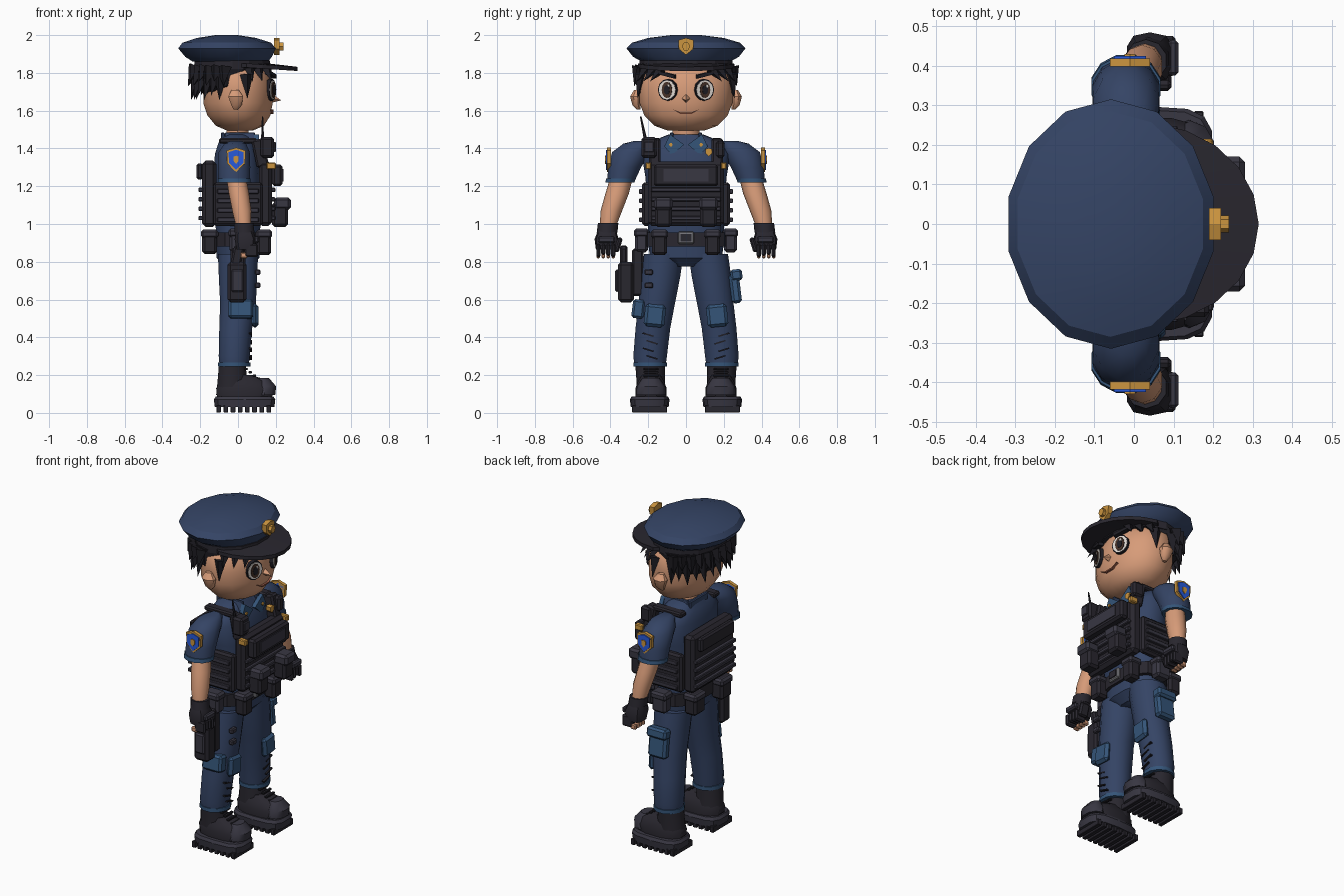
import bpy, bmesh, math
from math import sin, cos, pi, radians
from mathutils import Vector, Euler

COL = dict(navy=(.035, .058, .13), black=(.022, .02, .028), grey=(.04, .038, .055), skin=(.68, .33, .19),
           blue=(.035, .09, .19), gold=(.6, .3, .05), hair=(.014, .013, .018), white=(.75, .7, .65),
           iris=(.06, .03, .02), royal=(.02, .1, .7), steel=(.2, .2, .22), lip=(.3, .1, .06))
MAT = {}
for k, c in COL.items():
    MAT[k] = bpy.data.materials.new(k)
    MAT[k].diffuse_color = (*c, 1)


def make(name, verts, faces, mat, smooth=0, bevel=0):
    me = bpy.data.meshes.new(name)
    me.from_pydata([tuple(v) for v in verts], [], faces)
    bm = bmesh.new()
    bm.from_mesh(me)
    bmesh.ops.recalc_face_normals(bm, faces=bm.faces)
    bm.to_mesh(me)
    bm.free()
    ob = bpy.data.objects.new(name, me)
    bpy.context.collection.objects.link(ob)
    me.materials.append(MAT[mat])
    if bevel:
        m = ob.modifiers.new("bevel", 'BEVEL')
        m.width, m.segments = bevel, 1
    if smooth:
        bpy.ops.object.select_all(action='DESELECT')
        ob.select_set(True)
        bpy.context.view_layer.objects.active = ob
        bpy.ops.object.shade_smooth_by_angle(angle=radians(smooth))
    return ob


def loft(name, rings, mat, n=12, smooth=40, power=1.0):
    """Stacked (x, y, z, rx, ry) rings; power < 1 squares the section."""
    def sp(v): return math.copysign(abs(v) ** power, v)
    V = [(x + rx * sp(cos(2 * pi * (i + .5) / n)), y + ry * sp(sin(2 * pi * (i + .5) / n)), z)
         for x, y, z, rx, ry in rings for i in range(n)]
    F = [(r * n + i, r * n + (i + 1) % n, (r + 1) * n + (i + 1) % n, (r + 1) * n + i)
         for r in range(len(rings) - 1) for i in range(n)]
    F += [tuple(range(n)), tuple(range(len(V) - n, len(V)))]
    return make(name, V, F, mat, smooth)


def prism(name, pts, x, depth, mat, loc=(0, 0, 0), rz=0, bevel=0, rx=0):
    """Profile in (y, z) extruded along x, then turned and placed."""
    n, R = len(pts), Euler((rx, 0, rz)).to_matrix()
    V = [R @ Vector((x + d, p[0], p[1])) + Vector(loc) for d in (0, depth) for p in pts]
    F = [tuple(range(n)), tuple(range(n, 2 * n))] + [(i, (i + 1) % n, n + (i + 1) % n, n + i) for i in range(n)]
    return make(name, V, F, mat, bevel=bevel)


def box(name, x, y, z, mat, bevel=.01, rot=(0, 0, 0)):
    c = Vector(((x[0] + x[1]) / 2, (y[0] + y[1]) / 2, (z[0] + z[1]) / 2))
    R = Euler(rot).to_matrix()
    V = [c + R @ (Vector((a, b, d)) - c) for a in x for b in y for d in z]
    F = [(0, 1, 3, 2), (4, 5, 7, 6), (0, 1, 5, 4), (2, 3, 7, 6), (0, 2, 6, 4), (1, 3, 7, 5)]
    return make(name, V, F, mat, bevel=bevel)


def spike(name, base, tip, w, mat):
    b, t = Vector(base), Vector(tip)
    d = (t - b).normalized()
    u = d.cross(Vector((0, 0, 1)) if abs(d.z) < .9 else Vector((-b.y, b.x, 0)).normalized()).normalized()
    v = d.cross(u)
    V = [b + u * w, b + v * w, b - u * w, b - v * w, t]
    make(name, V, [(0, 1, 2, 3), (0, 1, 4), (1, 2, 4), (2, 3, 4), (3, 0, 4)], mat)


def span(s, a, b):
    return tuple(sorted((s * a, s * b)))


def disc(ry, rz, n=12):
    return [(ry * cos(2 * pi * i / n), rz * sin(2 * pi * i / n)) for i in range(n)]


def shield(w, h):
    return [(-w, h * .75), (0, h), (w, h * .75), (w * .95, -h * .3), (0, -h), (-w * .95, -h * .3)]


# cap: soft crown, band, visor, badge
loft("cap_crown", [(-.04, 0, 1.86, .205, .235), (-.05, 0, 1.885, .235, .28), (-.058, 0, 1.93, .265, .315),
                   (-.06, 0, 1.96, .24, .285), (-.06, 0, 1.985, .16, .2), (-.06, 0, 2.0, .06, .08)], "navy", 14, 25)
loft("cap_band", [(-.03, 0, 1.82, .205, .245), (-.03, 0, 1.865, .205, .245)], "black", 14, 20)
A = [radians(-85 + 17 * i) for i in range(11)]
V = []
for dz in (0, .022):
    V += [(-.02 + .18 * cos(a), .215 * sin(a), 1.828 + dz) for a in A]
    V += [(.02 + .295 * cos(a), .255 * sin(a), 1.83 - .02 * cos(a) + dz) for a in A]
F = []
for i in range(10):
    F += [(i, i + 1, 12 + i, 11 + i), (22 + i, 23 + i, 34 + i, 33 + i),
          (i, i + 1, 23 + i, 22 + i), (11 + i, 12 + i, 34 + i, 33 + i)]
F += [(0, 11, 33, 22), (10, 21, 43, 32)]
make("cap_visor", V, F, "black")
prism("cap_badge", shield(.04, .045), .19, .03, "gold", (0, 0, 1.94))
prism("cap_badge_center", disc(.022, .024, 6), .22, .02, "gold", (0, 0, 1.94))

# head and neck
loft("head", [(.01, 0, 1.495, .07, .1), (.01, 0, 1.52, .13, .17), (.005, 0, 1.575, .17, .225),
              (0, 0, 1.64, .187, .25), (0, 0, 1.72, .188, .253), (-.01, 0, 1.79, .18, .245),
              (-.02, 0, 1.84, .16, .2)], "skin", 16, 50)
loft("neck", [(-.01, 0, 1.42, .065, .075), (0, 0, 1.51, .06, .07)], "skin", 10)
spike("nose", (.175, 0, 1.665), (.228, 0, 1.655), .026, "skin")
prism("mouth", [(-.07, .012), (-.03, -.004), (.03, -.004), (.07, .012), (.03, -.012), (-.03, -.012)],
      .165, .022, "lip", (0, 0, 1.595))
for s in (-1, 1):
    rz = s * .35
    at = (0, 0, 1.71)
    for nm, sz, d, m in (("eye_outline", (.053, .058), .022, "hair"), ("eye_white", (.047, .051), .025, "white"),
                         ("iris", (.029, .043), .029, "iris"), ("pupil", (.016, .025), .032, "hair")):
        prism(nm, disc(*sz), .165, d, m, (.008, s * .035, 1.71), rz)
    prism("eye_glint", disc(.008, .01, 6), .165, .035, "white", (.008, s * .035 + .01, 1.73), rz)
    prism("eyebrow", [(s * -.045, -.012), (s * .05, .012), (s * .045, .028), (s * -.045, .008)],
          .163, .03, "hair", (.008, s * .04, 1.782), rz)
    loft("ear", [(-.012, s * .25, 1.605, .012, .01), (-.008, s * .262, 1.63, .03, .024),
                 (-.012, s * .266, 1.675, .043, .032), (-.015, s * .262, 1.71, .02, .014)], "skin", 8)
    spike("sideburn", (.045, s * .235, 1.79), (.05, s * .256, 1.665), .036, "hair")
    for i in range(3):
        spike("fringe", (.15 - .045 * i, s * (.13 + .04 * i), 1.825), (.178 - .05 * i, s * (.19 + .035 * i), 1.755), .03, "hair")

# hair: shell with two rows of locks
loft("hair_shell", [(-.06, 0, 1.68, .12, .18), (-.06, 0, 1.73, .165, .24), (-.05, 0, 1.835, .175, .25)], "hair", 14, 20)
for row, (zb, zt, r) in enumerate(((1.8, 1.655, 1.0), (1.83, 1.73, 1.08))):
    for i in range(13):
        a = radians(95 + 170 * (i + .5 * row) / 12.5)
        c, q = cos(a), sin(a)
        spike("hair_lock", (-.06 + .15 * c * r, .23 * q * r, zb),
              (-.06 + .19 * c * r, .255 * q * r, zt + .025 * (i % 2)), .042, "hair")

# shirt, hips, collar
loft("shirt", [(0, 0, .9, .115, .2), (0, 0, 1.05, .125, .2), (0, 0, 1.25, .13, .215), (-.005, 0, 1.37, .12, .235),
               (-.01, 0, 1.43, .095, .2), (-.01, 0, 1.475, .07, .09)], "navy", 14, 40, .8)
loft("hips", [(0, 0, .775, .07, .09), (0, 0, .82, .115, .19), (0, 0, .93, .12, .205)], "navy", 14, 40, .85)
for s in (-1, 1):
    prism("collar", [(s * .01, 1.42), (s * .085, 1.475), (s * .115, 1.41), (s * .075, 1.365)], .085, .025, "blue")
    box("collar_side", (-.07, .09), span(s, .07, .09), (1.42, 1.485), "navy", .005, (s * .25, 0, 0))
    prism("collar_pin", disc(.01, .01, 6), .105, .012, "gold", (0, s * .08, 1.42))
box("collar_back", (-.09, -.07), (-.085, .085), (1.42, 1.485), "navy", .005)

# vest: plates, straps, side wings
box("vest_front", (.11, .18), (-.2, .2), (.99, 1.33), "black", .018)
box("vest_back", (-.19, -.115), (-.2, .2), (.985, 1.335), "black", .018)
box("front_panel", (.18, .235), (-.17, .17), (1.2, 1.315), "black", .012)
box("panel_face", (.235, .24), (-.12, .12), (1.225, 1.29), "grey", 0)
box("back_panel", (-.22, -.185), (-.16, .16), (1.235, 1.32), "black", .01)
for i in range(4):
    z = 1.02 + .05 * i
    box("front_strap", (.175, .198), (-.185, .185), (z, z + .022), "grey", .004)
    box("back_strap", (-.21, -.185), (-.19, .19), (z, z + .022), "grey", .004)
for s in (-1, 1):
    box("side_wing", (-.13, .13), span(s, .19, .232), (.99, 1.22), "black", .012)
    for i in range(4):
        box("side_strap", (-.11, .11), span(s, .23, .248), (1.01 + .05 * i, 1.035 + .05 * i), "grey", .003)
    box("shoulder_strap_front", (.085, .15), span(s, .135, .195), (1.3, 1.45), "black", .01, (0, -.2, 0))
    box("shoulder_strap_top", (-.1, .1), span(s, .135, .19), (1.425, 1.455), "black", .008)
    box("strap_buckle", (.15, .2), span(s, .185, .215), (1.29, 1.325), "gold", .005)
    box("magazine_pouch", (.18, .265), span(s, .075, .165), (.985, 1.115), "black", .014)
    box("pouch_flap", (.19, .28), span(s, .07, .17), (1.075, 1.14), "grey", .014)
box("radio", (.12, .19), (-.235, -.155), (1.35, 1.46), "black", .012)
box("radio_face", (.188, .2), (-.22, -.17), (1.38, 1.435), "grey", .004)
loft("antenna", [(.13, -.215, 1.45, .009, .009), (.13, -.24, 1.57, .004, .004)], "black", 6)
box("shoulder_mic", (.1, .17), (.16, .205), (1.35, 1.44), "black", .012)
prism("chest_badge", shield(.018, .022), .12, .03, "gold", (0, .12, 1.38))

# belt with pouches
loft("belt", [(0, 0, .88, .135, .222), (0, 0, .955, .135, .222)], "black", 14, 20, .8)
box("buckle", (.13, .152), (-.042, .042), (.895, .96), "steel", .006)
box("buckle_center", (.15, .158), (-.028, .028), (.908, .947), "black", 0)
for s in (-1, 1):
    for nm, x, y, z in (("belt_pouch_front", (.1, .175), (.1, .18), (.835, .97)),
                        ("belt_pouch_back", (-.19, -.11), (.08, .18), (.84, .97)),
                        ("belt_pouch_side", (-.045, .05), (.2, .27), (.85, .975))):
        box(nm, x, span(s, *y), z, "grey" if "side" in nm else "black", .014)
        box(nm + "_flap", (x[0] - .006, x[1] + .006), span(s, y[0] - .006, y[1] + .006), (z[1] - .045, z[1]), "grey", .012)

for s in (-1, 1):
    # arm: sleeve, cuff, patch, forearm
    loft("sleeve", [(-.02, s * .345, 1.225, .085, .075), (-.02, s * .325, 1.3, .088, .09), (-.02, s * .29, 1.38, .085, .105),
                    (-.015, s * .25, 1.425, .06, .085), (-.01, s * .225, 1.44, .03, .05)], "navy", 12)
    loft("sleeve_cuff", [(-.02, s * .35, 1.22, .09, .08), (-.02, s * .345, 1.242, .09, .08)], "blue", 12)
    for nm, w, h, d, m in (("patch_edge", .05, .065, .02, "gold"), ("patch", .04, .053, .026, "royal"),
                           ("patch_center", .014, .022, .031, "gold")):
        prism(nm, shield(w, h), 0, d, m, (-.01, s * .398, 1.34), s * pi / 2).rotation_euler = (0, 0, 0)
    loft("forearm", [(.03, s * .415, .98, .04, .042), (.02, s * .395, 1.07, .053, .057), (.005, s * .365, 1.16, .056, .062),
                     (-.01, s * .34, 1.25, .055, .06)], "skin", 10)
    # glove
    loft("glove_wrist", [(.035, s * .418, .955, .055, .055), (.03, s * .412, 1.005, .054, .054)], "black", 10)
    loft("glove_palm", [(.04, s * .422, .865, .05, .055), (.04, s * .42, .92, .06, .064), (.035, s * .418, .965, .046, .048)], "black", 10, 40, .7)
    box("knuckle_guard", (.085, .112), span(s, .375, .465), (.9, .935), "grey", .008)
    for i in range(4):
        y = .374 + .026 * i
        box("finger", (.035, .105), span(s, y, y + .023), (.825 + .006 * (i % 3), .895), "black", .008)
        box("fingertip", (.012, .05), span(s, y + .002, y + .021), (.818, .85), "skin", .006)
    box("thumb", (.035, .095), span(s, .345, .372), (.85, .93), "black", .009, (s * .3, 0, 0))

    # trousers
    loft("trouser_leg", [(-.02, s * .19, .25, .08, .085), (-.02, s * .19, .3, .085, .092), (-.012, s * .175, .45, .09, .095),
                         (.0, s * .155, .58, .098, .1), (0, s * .135, .72, .105, .108), (0, s * .118, .84, .11, .108)], "navy", 12)
    loft("trouser_cuff", [(-.02, s * .19, .245, .088, .092), (-.02, s * .19, .268, .088, .092)], "blue", 12)
    box("knee_pad", (.07, .108), span(s, .11, .22), (.455, .575), "blue", .016, (s * .1, 0, 0))
    for i in range(4):
        z = .29 + .04 * i
        box("trouser_crease", (.058, .074), span(s, .15 + .02 * (i % 2), .21 + .02 * (i % 2)), (z, z + .008), "hair", 0, (s * .3, 0, 0))

    # boot: shaft, toe, laces, sole with lugs
    loft("boot_shaft", [(-.03, s * .185, .095, .09, .075), (-.03, s * .187, .17, .082, .075), (-.03, s * .19, .25, .075, .078)], "black", 10)
    loft("boot_foot", [(.035, s * .185, .088, .15, .085), (.04, s * .185, .13, .16, .085), (.03, s * .185, .17, .125, .07),
                       (.0, s * .185, .2, .08, .05)], "black", 12, 40, .8)
    loft("toe_cap", [(.14, s * .185, .095, .06, .078), (.145, s * .185, .14, .06, .075), (.13, s * .185, .185, .035, .045)], "grey", 10)
    for i in range(4):
        box("lace", (.1 - .022 * i, .118 - .022 * i), span(s, .145, .225), (.175 + .017 * i, .187 + .017 * i), "hair", .003)
    loft("sole", [(.035, s * .192, .03, .16, .1), (.035, s * .192, .07, .165, .105), (.035, s * .192, .087, .155, .096)], "grey", 14, 30, .6)
    for i in range(8):
        box("sole_lug", (-.115 + .038 * i, -.09 + .038 * i), span(s, .1, .285), (.002, .04), "black", .003)

# thigh holster with pistol grip on one leg, cargo pocket on the other
box("holster", (-.055, .045), (-.36, -.275), (.585, .8), "black", .016)
box("holster_clip", (-.035, .03), (-.375, -.355), (.64, .76), "grey", .008)
box("pistol_grip", (-.03, .025), (-.35, -.31), (.78, .885), "black", .01, (0, .2, 0))
box("holster_hanger", (-.04, .04), (-.285, -.225), (.62, .87), "black", .01)
for z in (.66, .73):
    box("leg_strap_tab", (.09, .118), (-.22, -.175), (z, z + .03), "grey", .006)
box("cargo_pocket", (-.06, .06), (.235, .288), (.58, .74), "blue", .014, (.12, 0, 0))
box("cargo_flap", (-.066, .066), (.235, .298), (.7, .76), "blue", .012, (.12, 0, 0))
box("small_leg_pocket", (-.05, .08), (-.285, -.22), (.5, .6), "blue", .012, (-.12, 0, 0))
